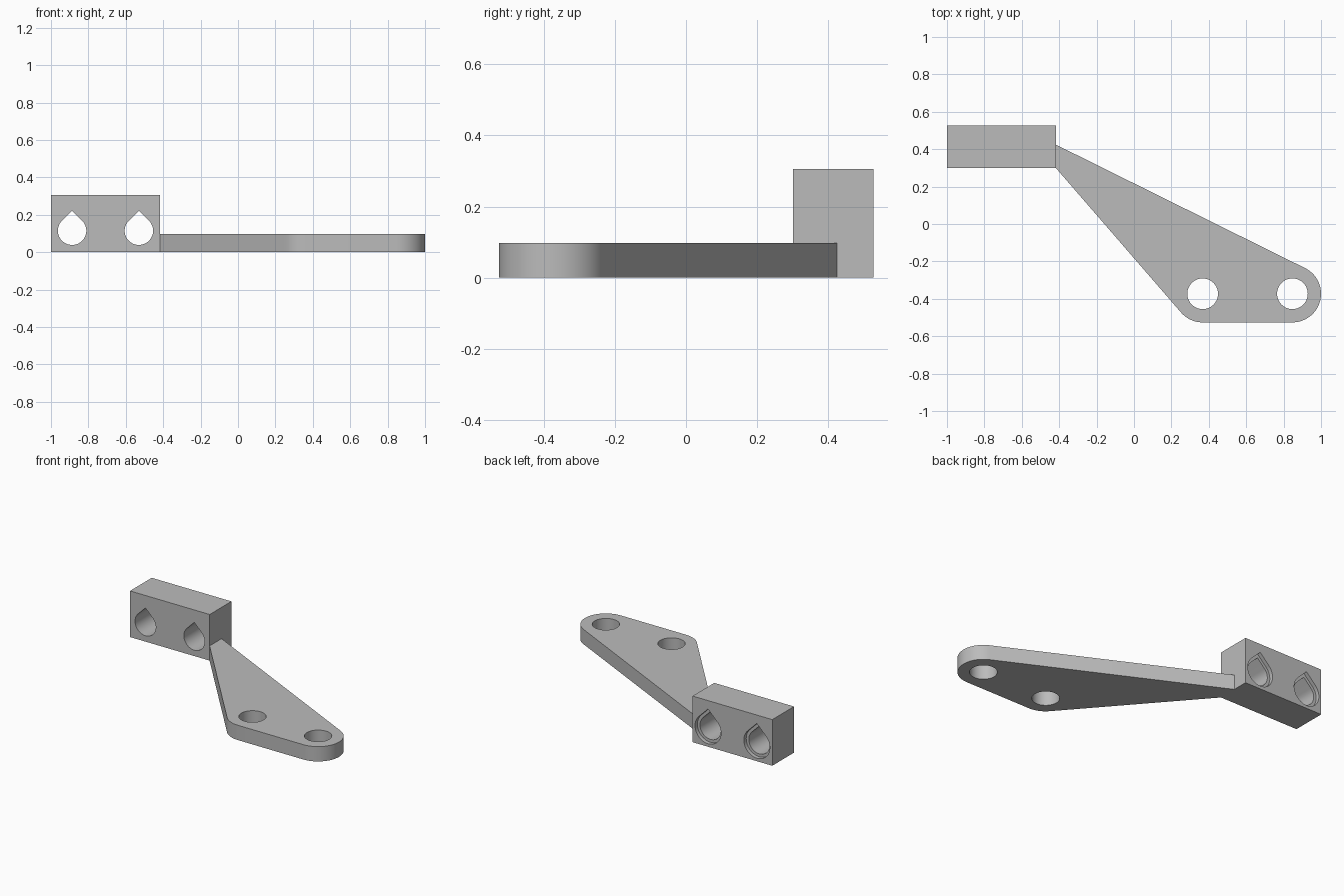
import bpy, bmesh
from math import cos, sin, pi, sqrt
from mathutils import Vector
from mathutils.geometry import convex_hull_2d

cube = bpy.data.objects.get("Cube")
if cube:
    bpy.data.objects.remove(cube, do_unlink=True)

# Single plain grey finish
GREY = (0.5, 0.5, 0.5, 1)
grey = bpy.data.materials.new("plain grey")
grey.use_nodes = True
grey.diffuse_color = GREY
grey.node_tree.nodes["Principled BSDF"].inputs["Base Color"].default_value = GREY

THICK = 0.098
FRONT, BACK = 0.30, 0.527
LEFT, RIGHT, TOP = -1.0, -0.417, 0.305
BOLTS = [(0.367, -0.373), (0.847, -0.373)]
RODS = [-0.887, -0.53]
ROD_Z = 0.115


def circle(cx, cy, r, n=64):
    return [Vector((cx + r * cos(2 * pi * i / n), cy + r * sin(2 * pi * i / n))) for i in range(n)]


def hull(points):
    return [points[i] for i in convex_hull_2d(points)]


def teardrop(cx, cz, r):
    return hull(circle(cx, cz, r) + [Vector((cx, cz + r * sqrt(2)))])


def prism(name, outline, start, end, upright=False):
    """Extrude an outline along z, or along y when upright."""
    bm = bmesh.new()
    place = (lambda p: (p.x, start, p.y)) if upright else (lambda p: (p.x, p.y, start))
    face = bm.faces.new([bm.verts.new(place(p)) for p in outline])
    made = bmesh.ops.extrude_face_region(bm, geom=[face])["geom"]
    shift = Vector((0, end - start, 0)) if upright else Vector((0, 0, end - start))
    bmesh.ops.translate(bm, vec=shift, verts=[v for v in made if isinstance(v, bmesh.types.BMVert)])
    bmesh.ops.recalc_face_normals(bm, faces=bm.faces)
    mesh = bpy.data.meshes.new(name)
    bm.to_mesh(mesh)
    bm.free()
    mesh.materials.append(grey)
    obj = bpy.data.objects.new(name, mesh)
    bpy.context.collection.objects.link(obj)
    return obj


def combine(target, tool, operation):
    mod = target.modifiers.new(operation.title(), "BOOLEAN")
    mod.operation, mod.solver, mod.object = operation, "EXACT", tool
    bpy.context.view_layer.objects.active = target
    bpy.ops.object.modifier_apply(modifier=mod.name)
    bpy.data.objects.remove(tool, do_unlink=True)


# Tapered arm wrapped around the two bolt bosses and the clamp end
arm_points = [Vector((-0.607, FRONT - 0.002)), Vector((-0.607, 0.518))]
for x, y in BOLTS:
    arm_points += circle(x, y, 0.153)
arm = prism("arm", hull(arm_points), 0, THICK)

# Clamp block
corners = [Vector(c) for c in ((LEFT, 0), (RIGHT, 0), (RIGHT, TOP), (LEFT, TOP))]
bracket = prism("bracket", corners, FRONT, BACK, upright=True)
combine(bracket, arm, "UNION")

# Bolt holes through the arm
for x, y in BOLTS:
    combine(bracket, prism("bolt_cutter", circle(x, y, 0.082), -0.1, 0.2), "DIFFERENCE")

# Teardrop rod holes with a shallow wider recess at the back
for x in RODS:
    combine(bracket, prism("rod_cutter", teardrop(x, ROD_Z, 0.076), FRONT - 0.01, BACK + 0.1, True), "DIFFERENCE")
    combine(bracket, prism("recess_cutter", teardrop(x, ROD_Z, 0.095), BACK - 0.025, BACK + 0.1, True), "DIFFERENCE")

# Smooth the round walls and keep the edges sharp
bpy.ops.object.select_all(action="DESELECT")
bracket.select_set(True)
bpy.context.view_layer.objects.active = bracket
bpy.ops.object.shade_smooth_by_angle(angle=pi / 6)
